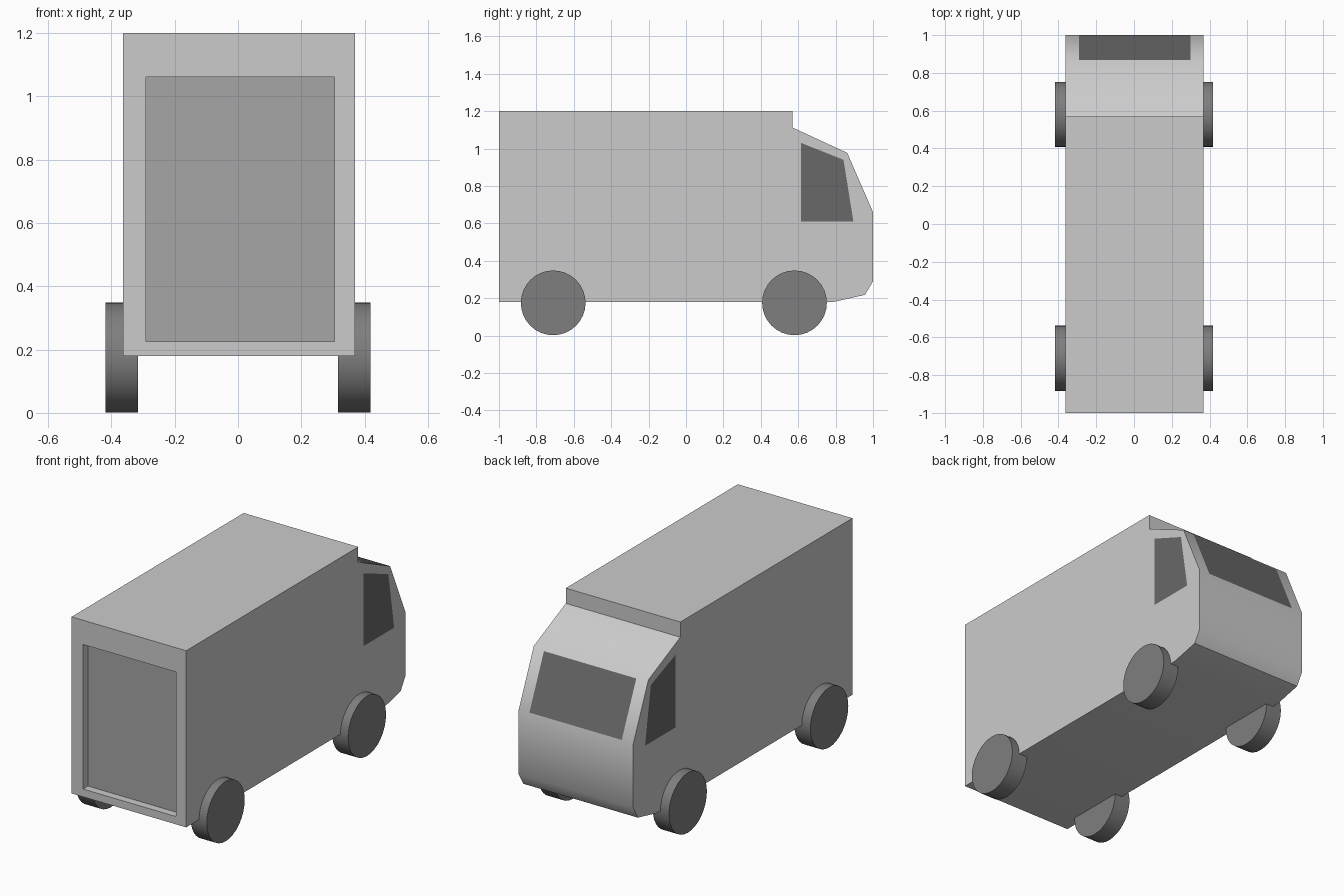
import bpy, bmesh, math
from mathutils import Vector

if "Cube" in bpy.data.objects:
    bpy.data.objects.remove(bpy.data.objects["Cube"])

CX, HW = 0.003, 0.366  # body centre and half width


def material(name, v):
    m = bpy.data.materials.new(name)
    m.diffuse_color = (v, v, v, 1)
    m.use_nodes = True
    m.node_tree.nodes["Principled BSDF"].inputs["Base Color"].default_value = m.diffuse_color
    return m


PAINT = material("paint", 0.8)
DOOR = material("door_grey", 0.38)
GLASS = material("dark_glass", 0.14)
RUBBER = material("rubber", 0.21)


def to_object(name, bm, *mats):
    me = bpy.data.meshes.new(name)
    bm.to_mesh(me)
    bm.free()
    for m in mats:
        me.materials.append(m)
    ob = bpy.data.objects.new(name, me)
    bpy.context.collection.objects.link(ob)
    return ob


def smooth(ob, angle):
    bpy.ops.object.select_all(action='DESELECT')
    ob.select_set(True)
    bpy.context.view_layer.objects.active = ob
    bpy.ops.object.shade_smooth_by_angle(angle=math.radians(angle))


def pane(name, pts):
    bm = bmesh.new()
    bm.faces.new([bm.verts.new(p) for p in pts])
    return to_object(name, bm, GLASS)


# Body: side profile extruded across the width
profile = [(-1, 0.18), (0.79, 0.18), (0.957, 0.218), (1, 0.29), (1, 0.66),
           (0.862, 0.977), (0.57, 1.112), (0.57, 1.2), (-1, 1.2)]
bm = bmesh.new()
side = bm.faces.new([bm.verts.new((CX - HW, y, z)) for y, z in profile])
ext = bmesh.ops.extrude_face_region(bm, geom=[side])
bmesh.ops.translate(bm, vec=(2 * HW, 0, 0),
                    verts=[g for g in ext["geom"] if isinstance(g, bmesh.types.BMVert)])
bmesh.ops.recalc_face_normals(bm, faces=bm.faces[:])

# Recessed cargo door in the flat end
door = next(f for f in bm.faces if f.normal.y < -0.9)
bmesh.ops.inset_individual(bm, faces=[door], thickness=0.06)
mid = door.calc_center_median()
for v in door.verts:
    v.co.x = -0.29 if v.co.x < mid.x else 0.305
    v.co.z = 0.225 if v.co.z < mid.z else 1.06
bmesh.ops.inset_individual(bm, faces=[door], thickness=0.001)
for v in door.verts:
    v.co.x = -0.29 if v.co.x < mid.x else 0.305
    v.co.z = 0.225 if v.co.z < mid.z else 1.06
    v.co.y += 0.045
door.material_index = 1
smooth(to_object("body", bm, PAINT, DOOR), 45)

# Side windows, just proud of the body
outline = [(0.615, 0.61), (0.895, 0.61), (0.842, 0.94), (0.615, 1.03)]
for label, s in (("left", -1), ("right", 1)):
    x = CX + s * (HW + 0.002)
    pane("side_window_" + label, [(x, y, z) for y, z in outline[::s]])

# Windscreen, lying on the sloped cab face
low, high = Vector((0, 1, 0.66)), Vector((0, 0.862, 0.977))
lift = Vector((0, 0.317, 0.138)).normalized() * 0.002
a, b = low.lerp(high, 0.01) + lift, low.lerp(high, 0.97) + lift
pane("windscreen", [(0.30, a.y, a.z), (-0.29, a.y, a.z),
                    (-0.29, b.y, b.z), (0.30, b.y, b.z)][::-1]).data.flip_normals()

# Wheels
for end, y in (("front", -0.71), ("back", 0.58)):
    for label, s in (("left", -1), ("right", 1)):
        bpy.ops.mesh.primitive_cylinder_add(
            vertices=32, radius=0.173, depth=0.103,
            location=(s * 0.367, y, 0.175), rotation=(0, math.pi / 2, 0))
        wheel = bpy.context.object
        wheel.name = f"wheel_{end}_{label}"
        wheel.data.materials.append(RUBBER)
        smooth(wheel, 40)
